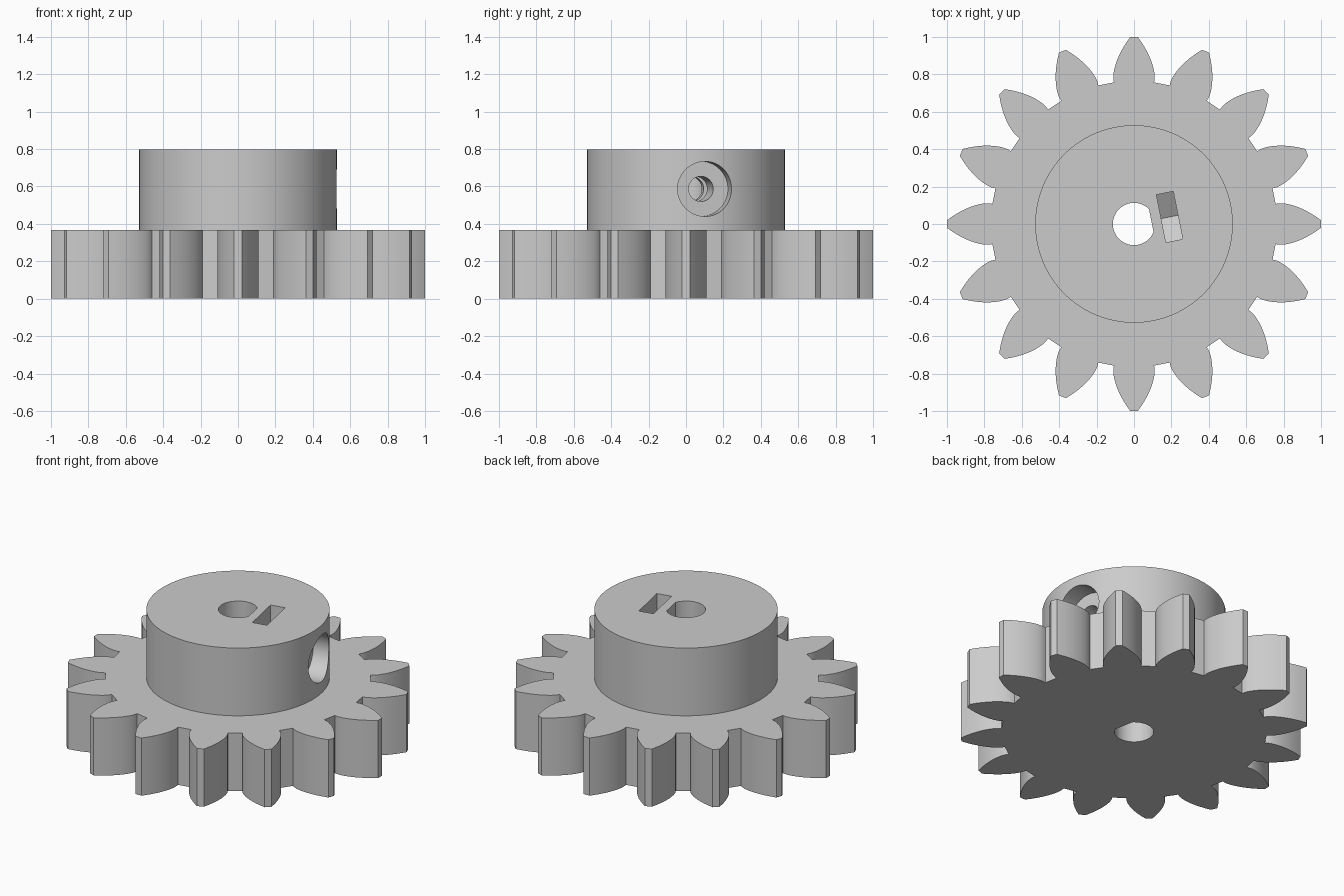
import bpy, bmesh
from math import sin, cos, tan, acos, pi, sqrt, radians
from mathutils import Matrix

cube = bpy.data.objects.get("Cube")
if cube:
    bpy.data.objects.remove(cube, do_unlink=True)

TEETH = 16
OUTER_R, PITCH_R, ROOT_R = 1.0, 0.889, 0.765
PRESSURE = radians(28)
GEAR_TOP, HUB_TOP, HUB_R = 0.367, 0.798, 0.528
SCREW_Z = 0.587
TURN = Matrix.Rotation(pi / TEETH, 4, "Z")        # screw axis sits between two teeth
# Stands a flat profile up so that it extrudes along the screw axis
ALONG_SCREW = TURN @ Matrix(((0, 0, 1, 0), (1, 0, 0, 0), (0, 1, 0, 0), (0, 0, 0, 1)))

grey = bpy.data.materials.new("plain grey")
grey.use_nodes = True
colour = (0.6, 0.6, 0.6, 1)
grey.diffuse_color = colour
grey.node_tree.nodes["Principled BSDF"].inputs["Base Color"].default_value = colour


def prism(name, profile, low, high, matrix=Matrix()):
    """Extrude a flat profile from low to high, then place it with matrix."""
    bm = bmesh.new()
    face = bm.faces.new([bm.verts.new((x, y, low)) for x, y in profile])
    top = bmesh.ops.extrude_face_region(bm, geom=[face])["geom"]
    verts = [v for v in top if isinstance(v, bmesh.types.BMVert)]
    bmesh.ops.translate(bm, verts=verts, vec=(0, 0, high - low))
    bmesh.ops.transform(bm, matrix=matrix, verts=bm.verts)
    bmesh.ops.recalc_face_normals(bm, faces=bm.faces)
    mesh = bpy.data.meshes.new(name)
    bm.to_mesh(mesh)
    bm.free()
    mesh.materials.append(grey)
    obj = bpy.data.objects.new(name, mesh)
    bpy.context.collection.objects.link(obj)
    return obj


def circle(r, n, cx=0, cy=0):
    return [(cx + r * cos(2 * pi * i / n), cy + r * sin(2 * pi * i / n)) for i in range(n)]


def involute(a):
    return tan(a) - a


def gear_outline(steps=10):
    """Involute teeth with radial feet and straight root gaps."""
    base_r = PITCH_R * cos(PRESSURE)
    base_half = pi / (2 * TEETH) + involute(PRESSURE)
    flank = [(ROOT_R, base_half)]
    for i in range(steps + 1):
        r = base_r + (OUTER_R - base_r) * (i / steps) ** 1.5
        flank.append((r, base_half - involute(acos(min(1, base_r / r)))))
    tooth = [(r, -a) for r, a in flank] + flank[::-1]
    return [(r * cos(a + 2 * pi * t / TEETH), r * sin(a + 2 * pi * t / TEETH))
            for t in range(TEETH) for r, a in tooth]


# Toothed wheel and the raised hub joined to it
gear = prism("gear_with_hub", gear_outline(), 0, GEAR_TOP)
hub = prism("hub", circle(HUB_R, 128), 0.15, HUB_TOP)

# D-shaped shaft bore
bore = prism("bore_cutter", [(min(x, 0.094), y) for x, y in circle(0.113, 64)], -0.2, 1, TURN)

# Captive nut slot, open at the top with a pointed hexagonal floor
half, point = 0.13, 0.26 / sqrt(3)
slot = [(-half, 1), (-half, SCREW_Z - point / 2), (0, SCREW_Z - point),
        (half, SCREW_Z - point / 2), (half, 1)]
nut_slot = prism("nut_slot_cutter", slot, 0.148, 0.24, ALONG_SCREW)

# Set screw hole and the wide recess for its head
screw = prism("screw_cutter", circle(0.067, 48, 0, SCREW_Z), 0.03, 0.5, ALONG_SCREW)
recess = prism("recess_cutter", circle(0.147, 64, 0, SCREW_Z), 0.41, 0.7, ALONG_SCREW)

tools = [(hub, "UNION")] + [(c, "DIFFERENCE") for c in (bore, nut_slot, screw, recess)]
for tool, operation in tools:
    mod = gear.modifiers.new(tool.name, "BOOLEAN")
    mod.operation, mod.solver, mod.object = operation, "EXACT", tool
    tool.hide_render = True

# Bake the cuts and drop the helpers
depsgraph = bpy.context.evaluated_depsgraph_get()
solid = bpy.data.meshes.new_from_object(gear.evaluated_get(depsgraph))
gear.modifiers.clear()
gear.data = solid
for tool, _ in tools:
    bpy.data.objects.remove(tool, do_unlink=True)

bpy.ops.object.select_all(action="DESELECT")
gear.select_set(True)
bpy.context.view_layer.objects.active = gear
bpy.ops.object.shade_smooth_by_angle(angle=radians(25))
